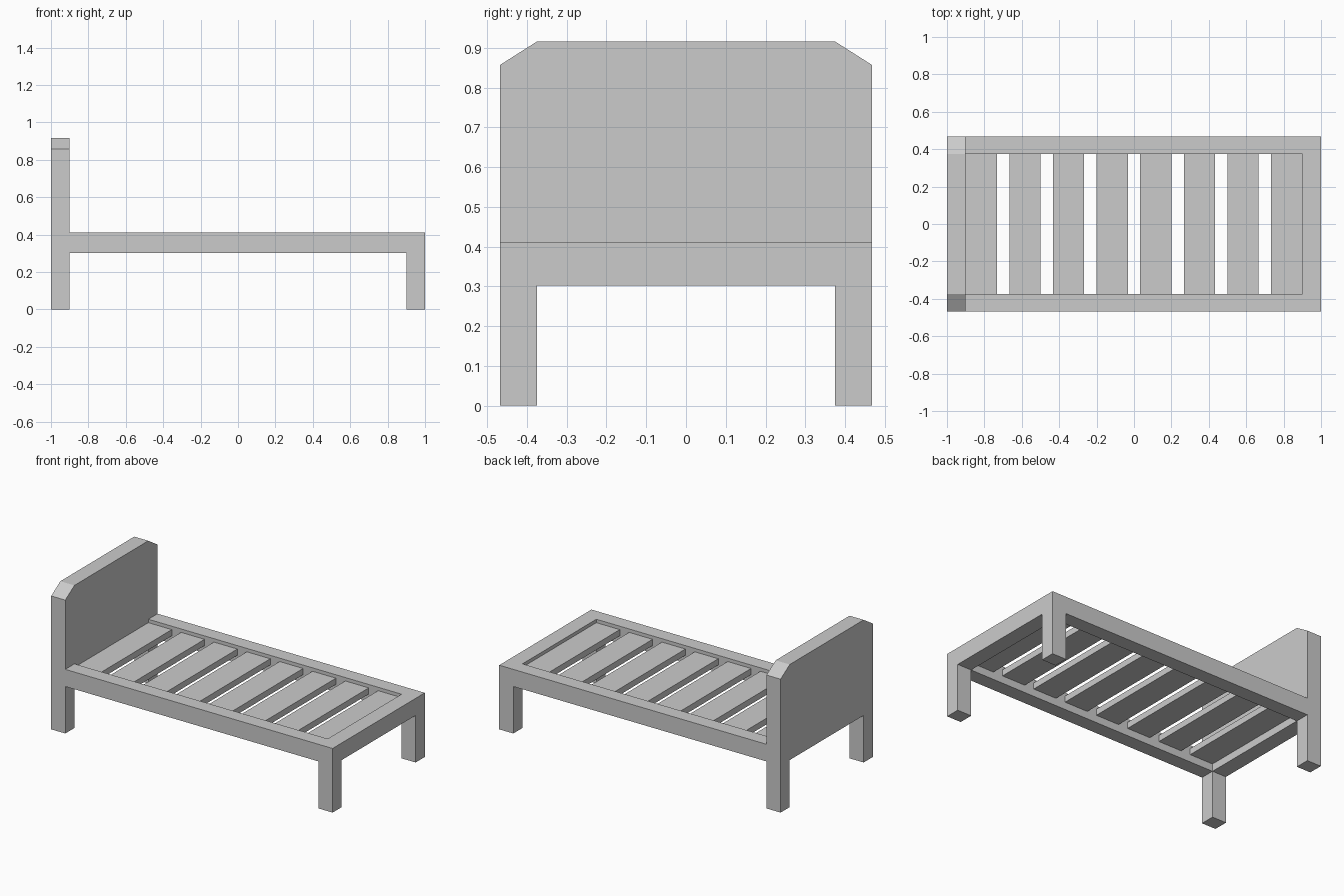
import bpy, bmesh

if "Cube" in bpy.data.objects:
    bpy.data.objects.remove(bpy.data.objects["Cube"])

L, W, T = 1.0, 0.468, 0.1          # half length, half width, post depth
INNER = 0.375                      # inner side of legs and rails
RAIL_LO, RAIL_HI = 0.302, 0.412


def finish(name, bm):
    bmesh.ops.recalc_face_normals(bm, faces=bm.faces)
    mesh = bpy.data.meshes.new(name)
    bm.to_mesh(mesh)
    bm.free()
    ob = bpy.data.objects.new(name, mesh)
    bpy.context.collection.objects.link(ob)
    return ob


def end_panel(name, half_top, x0, x1):
    """Extrude a mirrored (y, z) outline with two legs along x."""
    legs = [(INNER, RAIL_LO), (INNER, 0), (W, 0)]
    half = legs + half_top
    outline = half + [(-y, z) for y, z in reversed(half)]
    bm = bmesh.new()
    face = bm.faces.new([bm.verts.new((x0, y, z)) for y, z in outline])
    ext = bmesh.ops.extrude_face_region(bm, geom=[face])
    verts = [v for v in ext["geom"] if isinstance(v, bmesh.types.BMVert)]
    bmesh.ops.translate(bm, vec=(x1 - x0, 0, 0), verts=verts)
    return finish(name, bm)


def box(name, x0, x1, y0, y1, z0, z1):
    bm = bmesh.new()
    bmesh.ops.create_cube(bm, size=1)
    bmesh.ops.scale(bm, vec=(x1 - x0, y1 - y0, z1 - z0), verts=bm.verts)
    bmesh.ops.translate(bm, vec=((x0 + x1) / 2, (y0 + y1) / 2, (z0 + z1) / 2), verts=bm.verts)
    return finish(name, bm)


# Headboard with clipped corners, and low foot end
end_panel("headboard", [(W, 0.857), (INNER, 0.916)], -L, -L + T)
end_panel("foot_end", [(W, RAIL_HI)], L - T, L)

# Side rails
box("front_rail", -L + T, L - T, -W, -INNER, RAIL_LO, RAIL_HI)
box("back_rail", -L + T, L - T, INNER, W, RAIL_LO, RAIL_HI)

# Eight evenly spaced slats, slightly below the rail tops
count, width = 8, 1 / 6
pitch = (2 * (L - T) - width) / (count - 1)
for i in range(count):
    x = -L + T + i * pitch
    box(f"slat_{i + 1}", x, x + width, -INNER, INNER, 0.35, 0.39)
